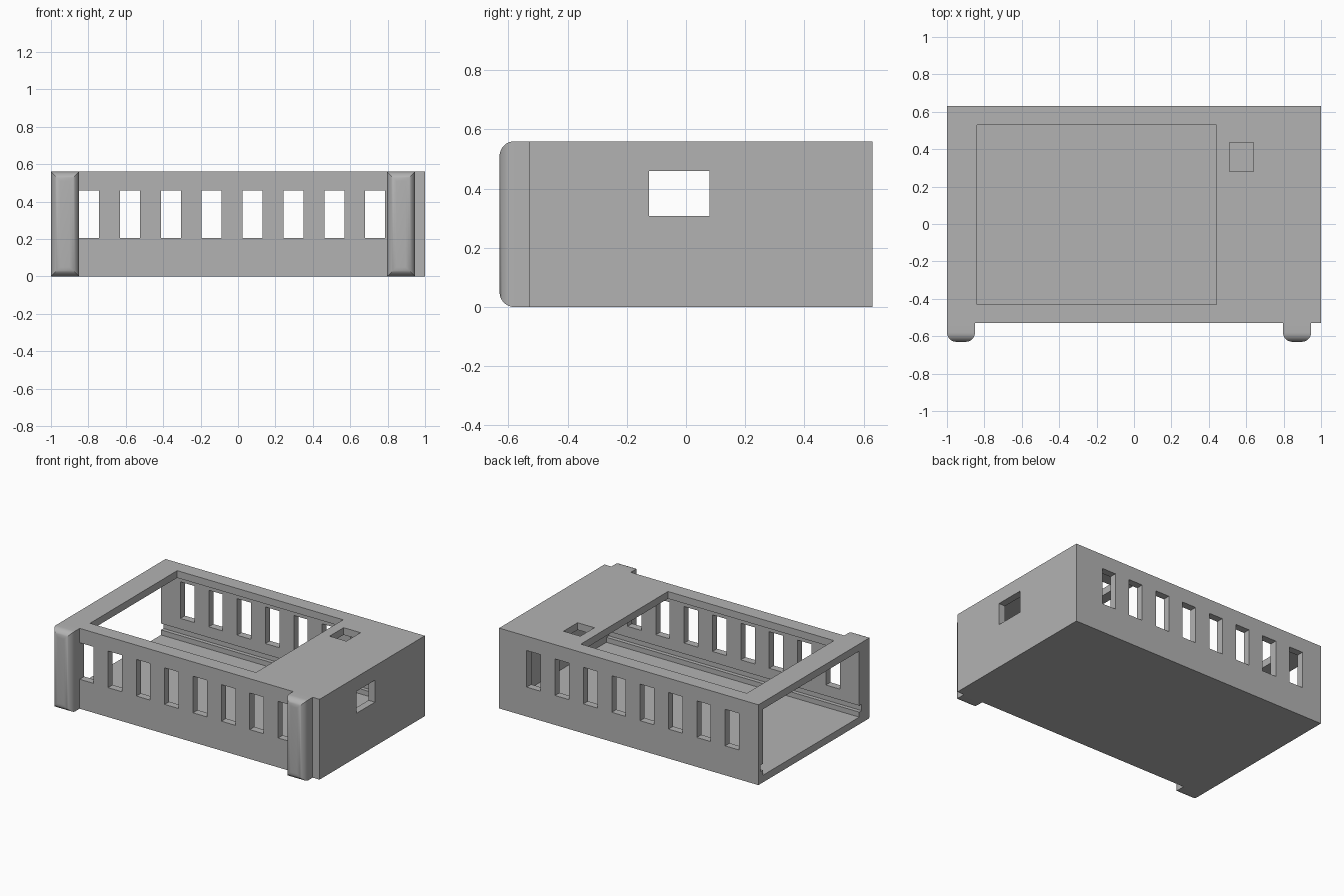
import bpy, bmesh

cube = bpy.data.objects.get("Cube")
if cube:
    bpy.data.objects.remove(cube, do_unlink=True)

grey = bpy.data.materials.new("plain grey")
grey.use_nodes = True
colour = (0.45, 0.45, 0.45, 1)
grey.diffuse_color = colour
grey.node_tree.nodes["Principled BSDF"].inputs["Base Color"].default_value = colour

WALL, HEIGHT = 0.05, 0.56
FRONT, BACK = -0.53, 0.63
POST_FRONT = -0.63


def prism(name, profile, x0, x1):
    """Extrude a (y, z) outline along x."""
    bm = bmesh.new()
    face = bm.faces.new([bm.verts.new((x0, y, z)) for y, z in profile])
    out = bmesh.ops.extrude_face_region(bm, geom=[face])
    moved = [v for v in out["geom"] if isinstance(v, bmesh.types.BMVert)]
    bmesh.ops.translate(bm, verts=moved, vec=(x1 - x0, 0, 0))
    bmesh.ops.recalc_face_normals(bm, faces=bm.faces)
    mesh = bpy.data.meshes.new(name)
    bm.to_mesh(mesh)
    bm.free()
    mesh.materials.append(grey)
    obj = bpy.data.objects.new(name, mesh)
    bpy.context.collection.objects.link(obj)
    return obj


def box(name, x0, x1, y0, y1, z0, z1):
    return prism(name, [(y0, z0), (y1, z0), (y1, z1), (y0, z1)], x0, x1)


def cut(target, cutters):
    """Subtract the cutters, keep the result and drop the cutters."""
    for c in cutters:
        c.hide_render = True
        mod = target.modifiers.new("cut", "BOOLEAN")
        mod.operation, mod.solver, mod.object = "DIFFERENCE", "EXACT", c
    graph = bpy.context.evaluated_depsgraph_get()
    mesh = bpy.data.meshes.new_from_object(target.evaluated_get(graph))
    target.modifiers.clear()
    target.data = mesh
    for c in cutters:
        bpy.data.objects.remove(c, do_unlink=True)


# Case shell
case = box("case", -1, 1, FRONT, BACK, 0, HEIGHT)

# Cavity open at the right end, with a board groove along both long walls
y0, y1, z0, z1 = FRONT + WALL, BACK - WALL, WALL, HEIGHT - WALL
low, high, deep = 0.085, 0.13, 0.027
cavity = prism("cavity_cutter", [
    (y0, z0), (y1, z0), (y1, low), (y1 + deep, low), (y1 + deep, high), (y1, high),
    (y1, z1), (y0, z1), (y0, high), (y0 - deep, high), (y0 - deep, low), (y0, low),
], -1.1, 1 - WALL)

# Screen opening, button hole and side port
cutters = [
    cavity,
    box("screen_cutter", -0.84, 0.44, -0.43, 0.53, 0.4, 0.7),
    box("button_cutter", 0.51, 0.64, 0.28, 0.435, 0.4, 0.7),
    box("port_cutter", 0.8, 1.1, -0.125, 0.08, 0.307, 0.46),
]

# Ventilation slots through both long walls
for i in range(8):
    x = -0.85 + 0.2186 * i
    cutters.append(box("slot_cutter", x, x + 0.107, -0.8, 0.8, 0.205, 0.46))
cut(case, cutters)

# Front posts with rounded outer edges
for name, x in (("right_post", -1), ("left_post", 0.797)):
    post = box(name, x, x + 0.15, POST_FRONT, FRONT, 0, HEIGHT)
    bm = bmesh.new()
    bm.from_mesh(post.data)
    edges = [e for e in bm.edges if all(v.co.y < FRONT - 0.05 for v in e.verts)]
    bmesh.ops.bevel(bm, geom=edges, offset=0.05, segments=8, profile=0.5, affect="EDGES")
    bm.to_mesh(post.data)
    bm.free()
    bpy.ops.object.select_all(action="DESELECT")
    post.select_set(True)
    bpy.context.view_layer.objects.active = post
    bpy.ops.object.shade_smooth_by_angle()
